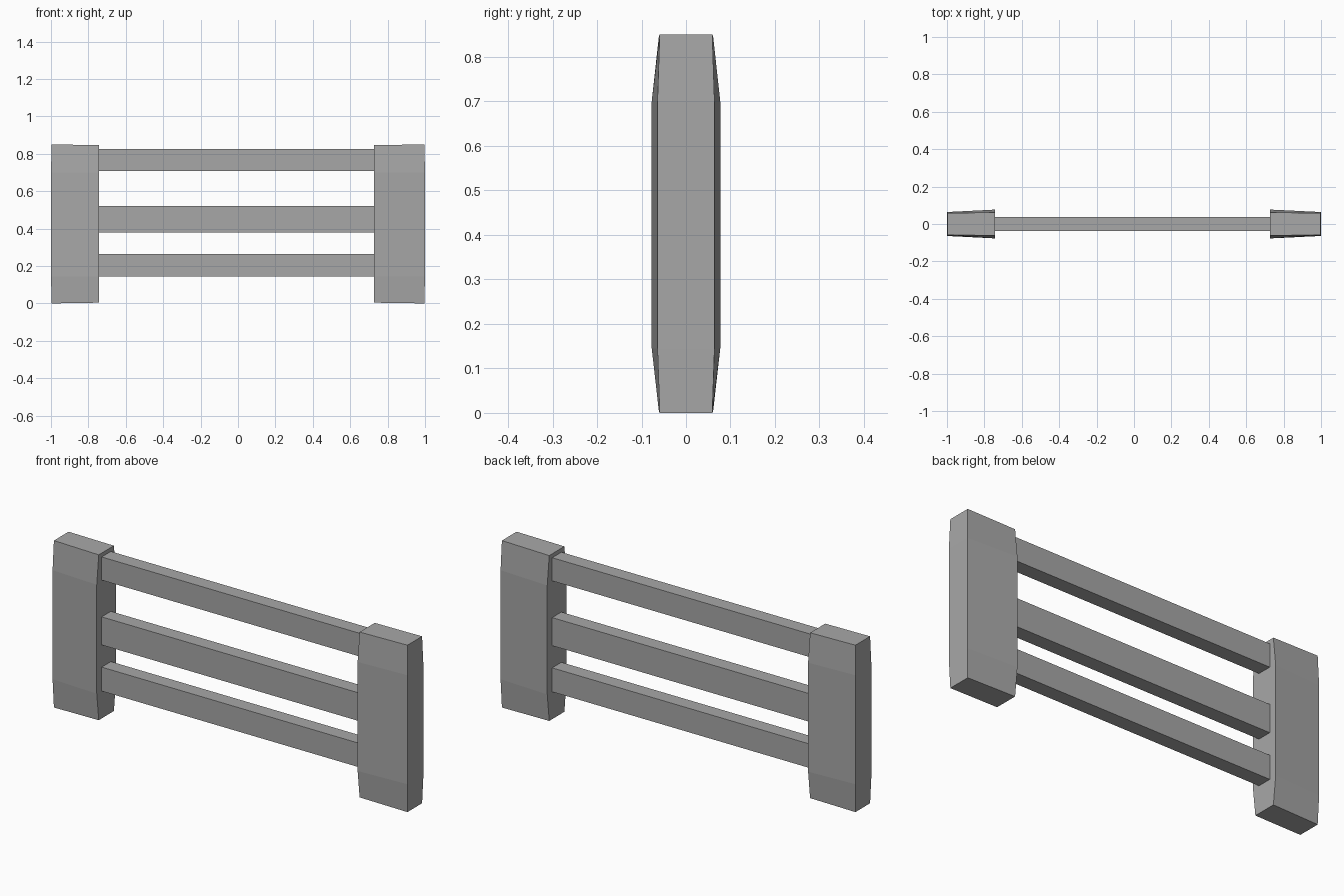
import bpy
import bmesh

cube = bpy.data.objects.get("Cube")
if cube:
    bpy.data.objects.remove(cube, do_unlink=True)

grey = bpy.data.materials.new("plain grey")
grey.use_nodes = True
colour = (0.39, 0.39, 0.39, 1)
grey.diffuse_color = colour
grey.node_tree.nodes["Principled BSDF"].inputs["Base Color"].default_value = colour


def finish(name, bm):
    bmesh.ops.recalc_face_normals(bm, faces=bm.faces)
    mesh = bpy.data.meshes.new(name)
    bm.to_mesh(mesh)
    bm.free()
    mesh.materials.append(grey)
    obj = bpy.data.objects.new(name, mesh)
    bpy.context.collection.objects.link(obj)


def loft(name, rings):
    """Skin a stack of four-sided rings and cap both ends."""
    bm = bmesh.new()
    loops = [[bm.verts.new(p) for p in ring] for ring in rings]
    for low, high in zip(loops, loops[1:]):
        for i in range(4):
            j = (i + 1) % 4
            bm.faces.new((low[i], low[j], high[j], high[i]))
    bm.faces.new(loops[0])
    bm.faces.new(loops[-1])
    finish(name, bm)


# Posts: thick at the inner face, tapering outward and toward both ends
LEFT_INNER, RIGHT_INNER = 0.728, -0.742
# (outer z, inner z, outer half depth, inner half depth, outer x)
levels = [(0, 0.004, 0.059, 0.061, 0.996),
          (0.145, 0.145, 0.064, 0.077, 1),
          (0.70, 0.70, 0.064, 0.077, 1),
          (0.85, 0.846, 0.059, 0.061, 0.996)]
for name, side, inner in (("left_post", 1, LEFT_INNER),
                          ("right_post", -1, RIGHT_INNER)):
    loft(name, [[(side * x, -d_out, z_out), (side * x, d_out, z_out),
                 (inner, d_in, z_in), (inner, -d_in, z_in)]
                for z_out, z_in, d_out, d_in, x in levels])

# Rails: three plain boards between the posts
RAIL_HALF = 0.037
for name, bottom, top in (("lower_rail", 0.143, 0.265),
                          ("middle_rail", 0.378, 0.521),
                          ("upper_rail", 0.708, 0.826)):
    loft(name, [[(x, -RAIL_HALF, bottom), (x, RAIL_HALF, bottom),
                 (x, RAIL_HALF, top), (x, -RAIL_HALF, top)]
                for x in (RIGHT_INNER, LEFT_INNER)])
